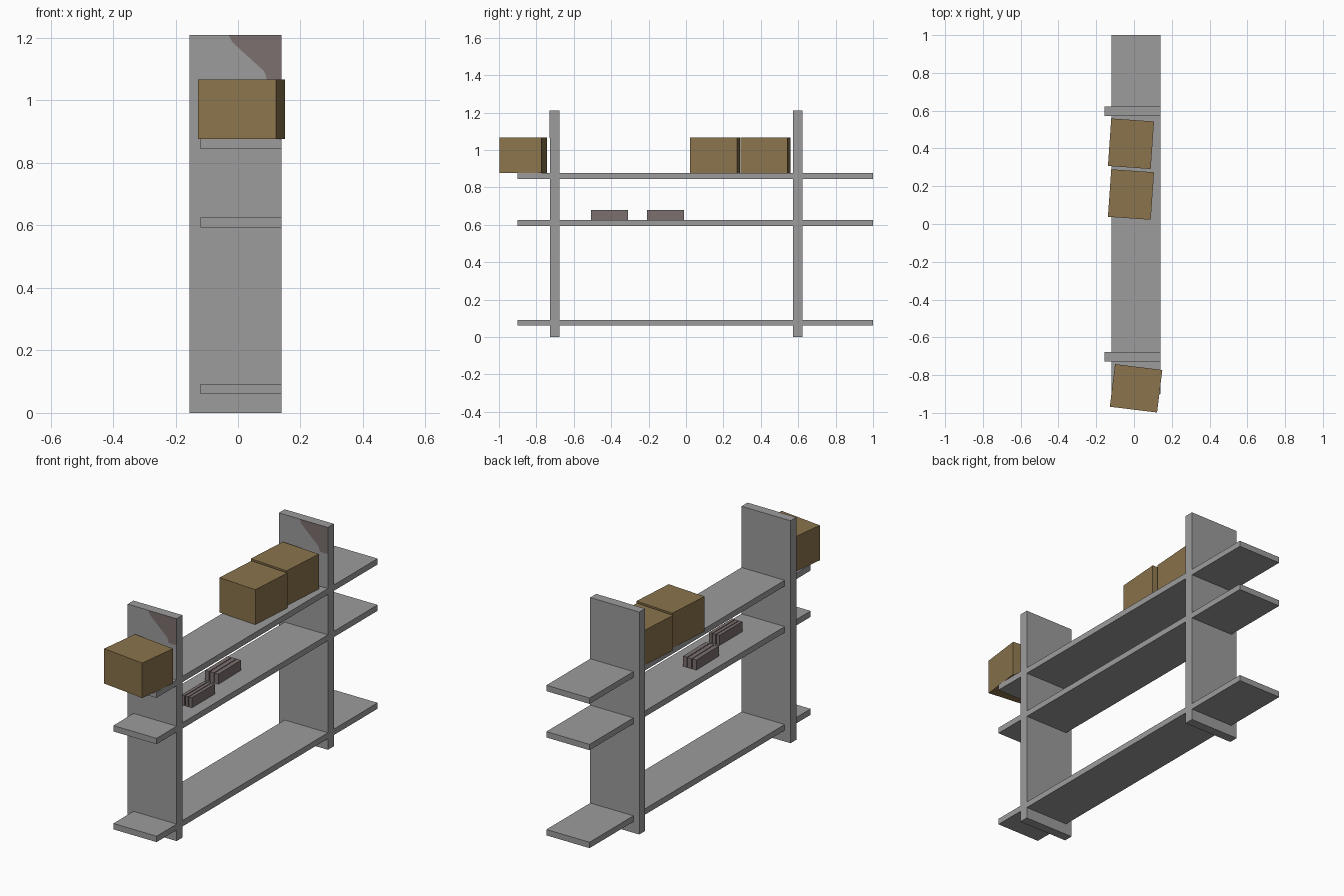
import bpy, bmesh, math
from mathutils import Matrix

if "Cube" in bpy.data.objects:
    bpy.data.objects.remove(bpy.data.objects["Cube"])


def material(name, rgb):
    m = bpy.data.materials.new(name)
    m.diffuse_color = (*rgb, 1)
    m.use_nodes = True
    m.node_tree.nodes["Principled BSDF"].inputs["Base Color"].default_value = m.diffuse_color
    return m


GREY = material("grey board", (0.34, 0.332, 0.332))
CARD = material("cardboard", (0.255, 0.175, 0.073))
BROWN = material("brown grey", (0.20, 0.162, 0.158))


def finish(name, bm, mat):
    bmesh.ops.recalc_face_normals(bm, faces=bm.faces)
    me = bpy.data.meshes.new(name)
    bm.to_mesh(me)
    bm.free()
    me.materials.append(mat)
    ob = bpy.data.objects.new(name, me)
    bpy.context.collection.objects.link(ob)
    return ob


def block(name, centre, size, mat, turn=0):
    bm = bmesh.new()
    bmesh.ops.create_cube(bm, size=1)
    bmesh.ops.scale(bm, vec=size, verts=bm.verts)
    ob = finish(name, bm, mat)
    ob.matrix_world = Matrix.Translation(centre) @ Matrix.Rotation(math.radians(turn), 4, 'Z')
    return ob


# Uprights, each with a stained corner on its front face
STAIN = [(-0.03, 1.21), (-0.018, 1.186), (0.085, 1.092), (0.093, 1.065), (0.14, 1.065), (0.14, 1.21)]
for label, y in (("front", -0.702), ("rear", 0.598)):
    block(label + "_upright", (-0.0075, y, 0.605), (0.295, 0.05, 1.21), GREY)
    bm = bmesh.new()
    face = bm.faces.new([bm.verts.new((x, y - 0.0265, z)) for x, z in STAIN])
    ext = bmesh.ops.extrude_face_region(bm, geom=[face])
    bmesh.ops.translate(bm, vec=(0, 0.002, 0),
                        verts=[v for v in ext["geom"] if isinstance(v, bmesh.types.BMVert)])
    finish(label + "_stain", bm, BROWN)

# Shelves
for label, z in (("lower", 0.0765), ("middle", 0.609), ("upper", 0.861)):
    block(label + "_shelf", (0.01, 0.05, z), (0.26, 1.9, 0.032), GREY)

# Cardboard boxes on the upper shelf
for i, (x, y, turn) in enumerate(((0.011, -0.87, -7), (-0.016, 0.156, -94), (-0.016, 0.425, -94))):
    block(f"cardboard_box_{i + 1}", (x, y, 0.972), (0.252, 0.227, 0.19), CARD, turn)

# Two groups of three small bars on the middle shelf
for group, x, y, step, turn in (("front", 0.048, -0.41, 0.022, 0), ("rear", -0.013, -0.11, 0.028, 1)):
    for i in (-1, 0, 1):
        block(f"{group}_bar_{i + 2}", (x + i * step, y, 0.6525), (step - 0.004, 0.198, 0.055), BROWN, turn)
